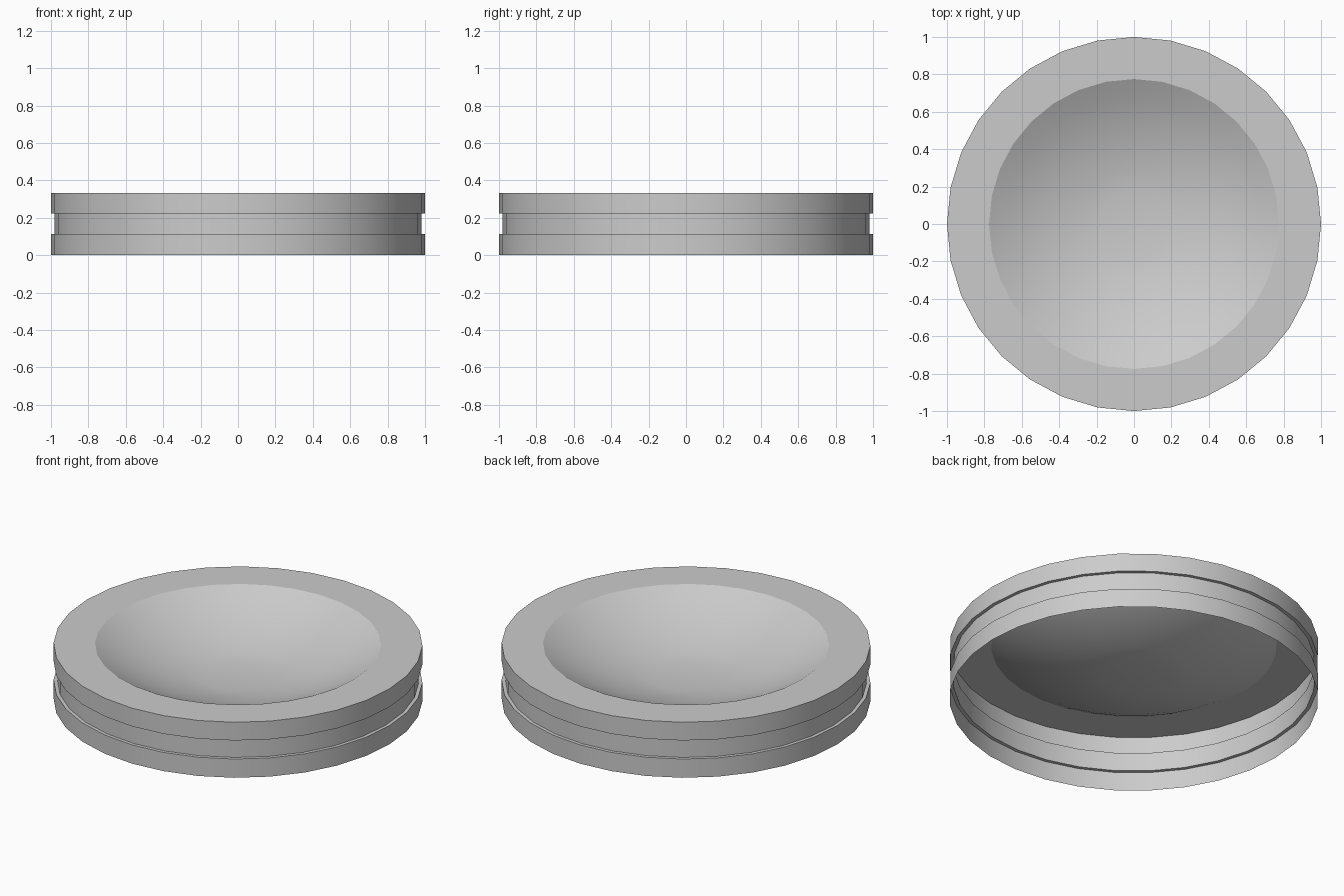
import bpy, bmesh, math

if "Cube" in bpy.data.objects:
    bpy.data.objects.remove(bpy.data.objects["Cube"])

SIDES = 32
BOWL_R = 1.555          # sphere radius of the dished top
RIM_R, FLOOR_R = 0.775, 0.187
TOP = 0.332

# Profile: outer wall with a shallow groove, then the flat rim
profile = [(1.0, 0.0), (1.0, 0.112), (0.98, 0.112), (0.98, 0.223),
           (1.0, 0.223), (1.0, TOP)]

# Profile: dished bowl down to a small flat floor
rim_drop = math.sqrt(BOWL_R ** 2 - RIM_R ** 2)
a0, a1 = math.asin(RIM_R / BOWL_R), math.asin(FLOOR_R / BOWL_R)
STEPS = 6
for i in range(STEPS + 1):
    a = a0 + (a1 - a0) * i / STEPS
    profile.append((BOWL_R * math.sin(a), TOP + rim_drop - BOWL_R * math.cos(a)))

# Spin the profile into an open-bottomed shell
bm = bmesh.new()
rings = []
for r, z in profile:
    rings.append([bm.verts.new((r * math.cos(2 * math.pi * k / SIDES),
                                r * math.sin(2 * math.pi * k / SIDES), z))
                  for k in range(SIDES)])
for low, high in zip(rings, rings[1:]):
    for k in range(SIDES):
        n = (k + 1) % SIDES
        bm.faces.new((low[k], low[n], high[n], high[k]))
bm.faces.new(rings[-1])

mesh = bpy.data.meshes.new("dished_disc")
bm.to_mesh(mesh)
bm.free()
disc = bpy.data.objects.new("dished_disc", mesh)
bpy.context.collection.objects.link(disc)

# Smooth shading with crisp rim and groove edges
bpy.context.view_layer.objects.active = disc
disc.select_set(True)
bpy.ops.object.shade_smooth_by_angle(angle=math.radians(20))
